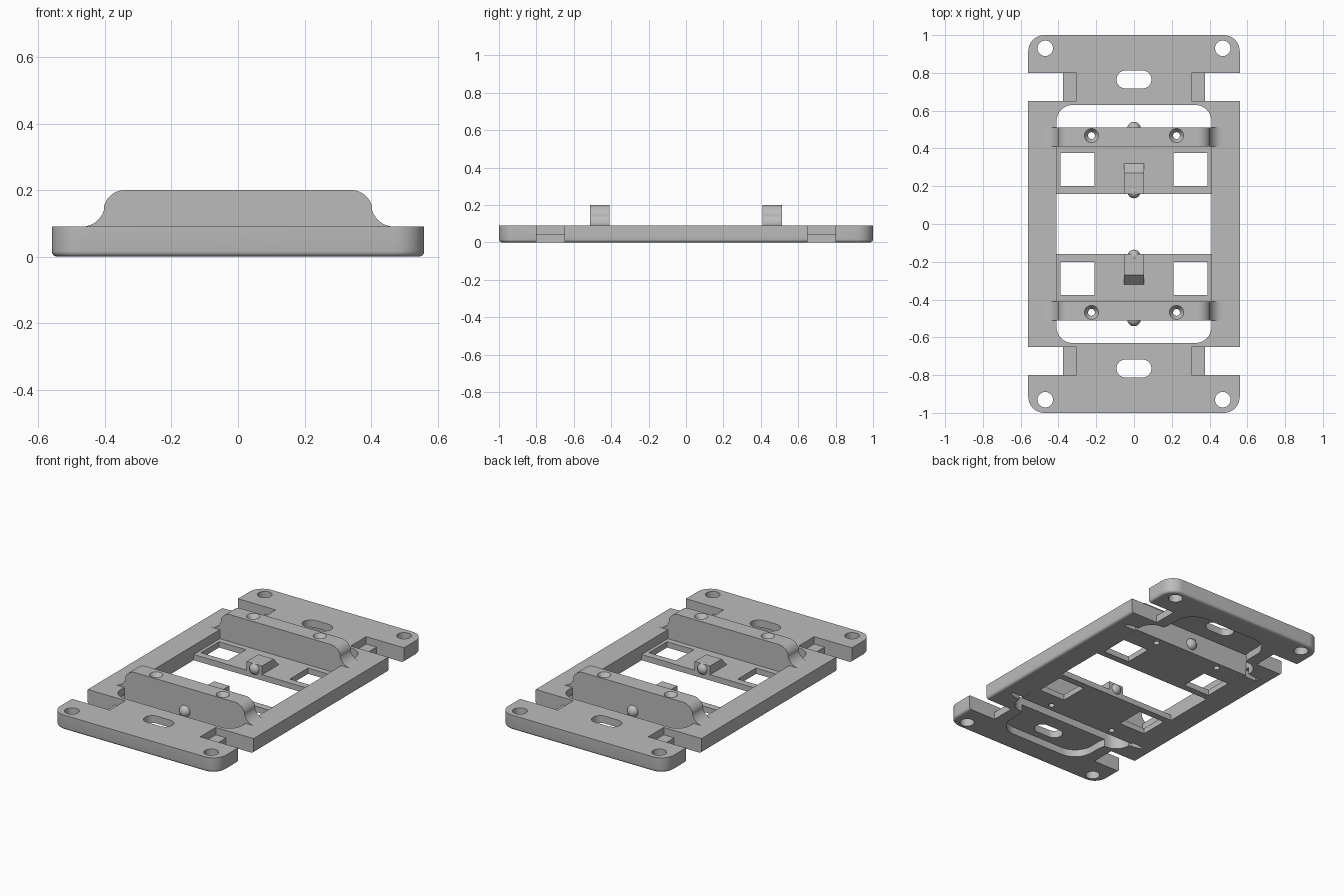
import bpy, bmesh, math
from mathutils import Matrix

if "Cube" in bpy.data.objects:
    bpy.data.objects.remove(bpy.data.objects["Cube"], do_unlink=True)

grey = bpy.data.materials.new("light_grey")
grey.use_nodes = True
grey.diffuse_color = (0.5, 0.5, 0.5, 1)
grey.node_tree.nodes["Principled BSDF"].inputs["Base Color"].default_value = (0.5, 0.5, 0.5, 1)


def arc(cx, cy, r, a0, a1, n=10):
    return [(cx + r * math.cos(math.radians(a0 + (a1 - a0) * i / n)),
             cy + r * math.sin(math.radians(a0 + (a1 - a0) * i / n))) for i in range(n + 1)]


def rounded(x0, x1, y0, y1, r):
    return (arc(x1 - r, y1 - r, r, 0, 90) + arc(x0 + r, y1 - r, r, 90, 180)
            + arc(x0 + r, y0 + r, r, 180, 270) + arc(x1 - r, y0 + r, r, 270, 360))


def rect(x0, x1, y0, y1):
    return [(x0, y0), (x1, y0), (x1, y1), (x0, y1)]


def mirrored(half):
    """Close a right-hand half profile with its left-hand copy."""
    return half + [(-x, y) for x, y in reversed(half)]


def make(name, bm):
    bmesh.ops.recalc_face_normals(bm, faces=bm.faces)
    me = bpy.data.meshes.new(name)
    bm.to_mesh(me)
    bm.free()
    ob = bpy.data.objects.new(name, me)
    bpy.context.collection.objects.link(ob)
    me.materials.append(grey)
    return ob


def prism(name, pts, lo, hi, plane="XY", edge=0):
    """Extrude an outline along z (XY), y (XZ) or x (YZ)."""
    place = {"XY": lambda a, b, c: (a, b, c), "XZ": lambda a, b, c: (a, c, b),
             "YZ": lambda a, b, c: (c, a, b)}[plane]
    bm = bmesh.new()
    base = bm.faces.new([bm.verts.new(place(a, b, lo)) for a, b in pts])
    top = bmesh.ops.extrude_face_region(bm, geom=[base])["geom"]
    far = place(0, 0, hi - lo)
    bmesh.ops.translate(bm, vec=far, verts=[v for v in top if isinstance(v, bmesh.types.BMVert)])
    bmesh.ops.remove_doubles(bm, verts=bm.verts, dist=1e-5)
    if edge:
        rim = [e for e in bm.edges if all(abs(v.co.z - lo) < 1e-5 for v in e.verts)]
        bmesh.ops.bevel(bm, geom=rim, offset=edge, segments=4, profile=0.5, affect="EDGES")
    return make(name, bm)


def cone(name, x, y, z0, z1, r0, r1):
    bm = bmesh.new()
    bmesh.ops.create_cone(bm, cap_ends=True, segments=32, radius1=r0, radius2=r1, depth=z1 - z0,
                          matrix=Matrix.Translation((x, y, (z0 + z1) / 2)))
    return make(name, bm)


def ball(name, y, z, r):
    bm = bmesh.new()
    bmesh.ops.create_uvsphere(bm, u_segments=24, v_segments=16, radius=r,
                              matrix=Matrix.Translation((0, y, z)))
    return make(name, bm)


def cut(ob, cutters):
    for c in cutters:
        mod = ob.modifiers.new("cut", "BOOLEAN")
        mod.operation, mod.solver, mod.object = "DIFFERENCE", "EXACT", c
        bpy.context.view_layer.objects.active = ob
        bpy.ops.object.modifier_apply(modifier=mod.name)
        bpy.data.objects.remove(c, do_unlink=True)


parts = []
T = 0.09          # frame thickness
LEDGE = 0.045     # half depth of the frame

# Frame with rounded lower rim and central window
frame = prism("frame", rounded(-0.56, 0.56, -1, 1, 0.085), 0, T, edge=0.016)
parts.append(frame)
cut(frame, [prism("window", rounded(-0.41, 0.41, -0.63, 0.63, 0.085), -1, 1)])

# Bell-shaped pocket outline for the underside of each end
bell = mirrored([(0.49, 0.5), (0.49, 0.52)] + arc(0.45, 0.68, 0.15, 270, 180)
                + arc(0.18, 0.74, 0.12, 0, 90))

for s, end in ((1, "back"), (-1, "front")):
    cutters = [prism("pocket", [(x, s * y) for x, y in bell], -1, LEDGE),
               prism("slot", rounded(-0.092, 0.092, s * 0.765 - 0.048, s * 0.765 + 0.048, 0.0479), -1, 1)]
    ya, yb = sorted((s * 0.65, s * 0.80))
    for m in (1, -1):
        cutters.append(cone("corner_hole", m * 0.47, s * 0.93, -1, 1, 0.041, 0.041))
        xa, xb = sorted((m * 0.375, m * 0.8))
        cutters.append(prism("notch", rect(xa, xb, ya, yb), -1, 1))
        xa, xb = sorted((m * 0.305, m * 0.8))
        cutters.append(prism("step", rect(xa, xb, ya, yb), LEDGE, 1))
    cut(frame, cutters)

    # Thin floor with two square openings
    ya, yb = sorted((s * 0.158, s * 0.412))
    floor = prism(end + "_floor", rect(-0.415, 0.415, ya, yb), 0, 0.035)
    ya, yb = sorted((s * 0.2, s * 0.375))
    cut(floor, [prism("opening", rect(min(m * 0.21, m * 0.39), max(m * 0.21, m * 0.39), ya, yb), -1, 1)
                for m in (1, -1)])
    parts.append(floor)

    # Raised bridge with flared ends and countersunk screw holes
    half = ([(0.409, 0), (0.409, 0.085), (0.47, 0.085)] + arc(0.47, 0.16, 0.07, 270, 195)
            + arc(0.34, 0.135, 0.065, 15, 90))
    ya, yb = sorted((s * 0.41, s * 0.512))
    bridge = prism(end + "_bridge", mirrored(half), ya, yb, "XZ")
    holes = []
    for m in (1, -1):
        holes.append(cone("screw_hole", m * 0.225, s * 0.468, -1, 1, 0.018, 0.018))
        holes.append(cone("countersink", m * 0.225, s * 0.468, 0.17, 0.201, 0.017, 0.038))
    cut(bridge, holes)
    parts.append(bridge)

    # Centre catch with a sloped outer side, and the round detents
    side = [(s * y, z) for y, z in ((0.158, 0.0), (0.158, 0.088), (0.27, 0.088), (0.32, 0.034), (0.32, 0.0))]
    parts.append(prism(end + "_catch", side, -0.052, 0.052, "YZ"))
    parts.append(ball(end + "_catch_detent", s * 0.172, 0.055, 0.036))
    parts.append(ball(end + "_bridge_detent", s * 0.505, 0.055, 0.036))

# Smooth curved surfaces, keep corners sharp
for ob in bpy.context.scene.objects:
    ob.select_set(ob in parts)
bpy.context.view_layer.objects.active = frame
bpy.ops.object.shade_smooth_by_angle(angle=math.radians(30))
